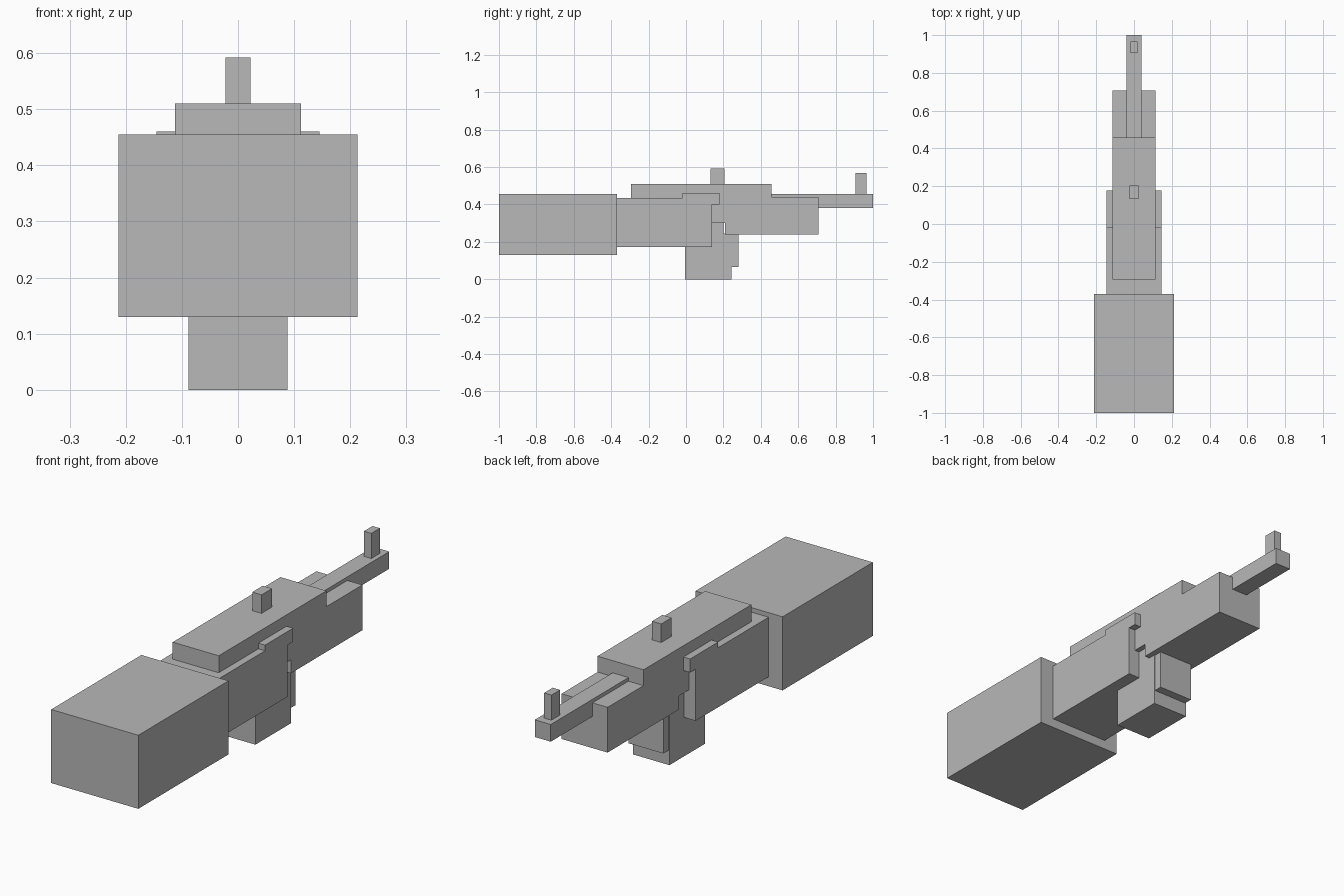
import bpy
import bmesh

cube = bpy.data.objects.get("Cube")
if cube:
    bpy.data.objects.remove(cube, do_unlink=True)

grey = bpy.data.materials.new("plain_grey")
grey.use_nodes = True
colour = (0.48, 0.48, 0.48, 1)
grey.diffuse_color = colour
grey.node_tree.nodes["Principled BSDF"].inputs["Base Color"].default_value = colour


def slab(name, half_width, profile):
    """Extrude a side profile of (y, z) points symmetrically across x."""
    bm = bmesh.new()
    face = bm.faces.new([bm.verts.new((-half_width, y, z)) for y, z in profile])
    grown = bmesh.ops.extrude_face_region(bm, geom=[face])
    verts = [v for v in grown["geom"] if isinstance(v, bmesh.types.BMVert)]
    bmesh.ops.translate(bm, verts=verts, vec=(2 * half_width, 0, 0))
    bmesh.ops.recalc_face_normals(bm, faces=bm.faces)
    mesh = bpy.data.meshes.new(name)
    bm.to_mesh(mesh)
    bm.free()
    mesh.materials.append(grey)
    obj = bpy.data.objects.new(name, mesh)
    bpy.context.collection.objects.link(obj)
    return obj


def box(name, half_width, y0, y1, z0, z1):
    return slab(name, half_width, [(y0, z0), (y1, z0), (y1, z1), (y0, z1)])


# Large block at the front end
box("end_block", 0.213, -1.0, -0.37, 0.13, 0.455)

# Wide housing with a raised, overhanging lip
slab("housing", 0.145, [(-0.38, 0.172), (0.14, 0.172), (0.14, 0.40), (0.178, 0.40),
                        (0.178, 0.46), (-0.018, 0.46), (-0.018, 0.435), (-0.38, 0.435)])

# Long stepped body with a notch underneath
slab("body", 0.1125, [(-0.295, 0.30), (0.208, 0.30), (0.208, 0.24), (0.708, 0.24),
                      (0.708, 0.44), (0.457, 0.44), (0.457, 0.51), (-0.295, 0.51)])

# Barrel and its two sights
box("barrel", 0.039, 0.44, 1.0, 0.38, 0.456)
box("barrel_sight", 0.018, 0.905, 0.965, 0.45, 0.567)
box("body_sight", 0.0225, 0.132, 0.205, 0.50, 0.592)

# Grip with a thin plate on its far side
slab("grip", 0.0885, [(-0.005, 0), (0.242, 0), (0.242, 0.245), (0.20, 0.245),
                      (0.20, 0.32), (-0.005, 0.32)])
box("grip_plate", 0.085, 0.235, 0.28, 0.065, 0.245)
